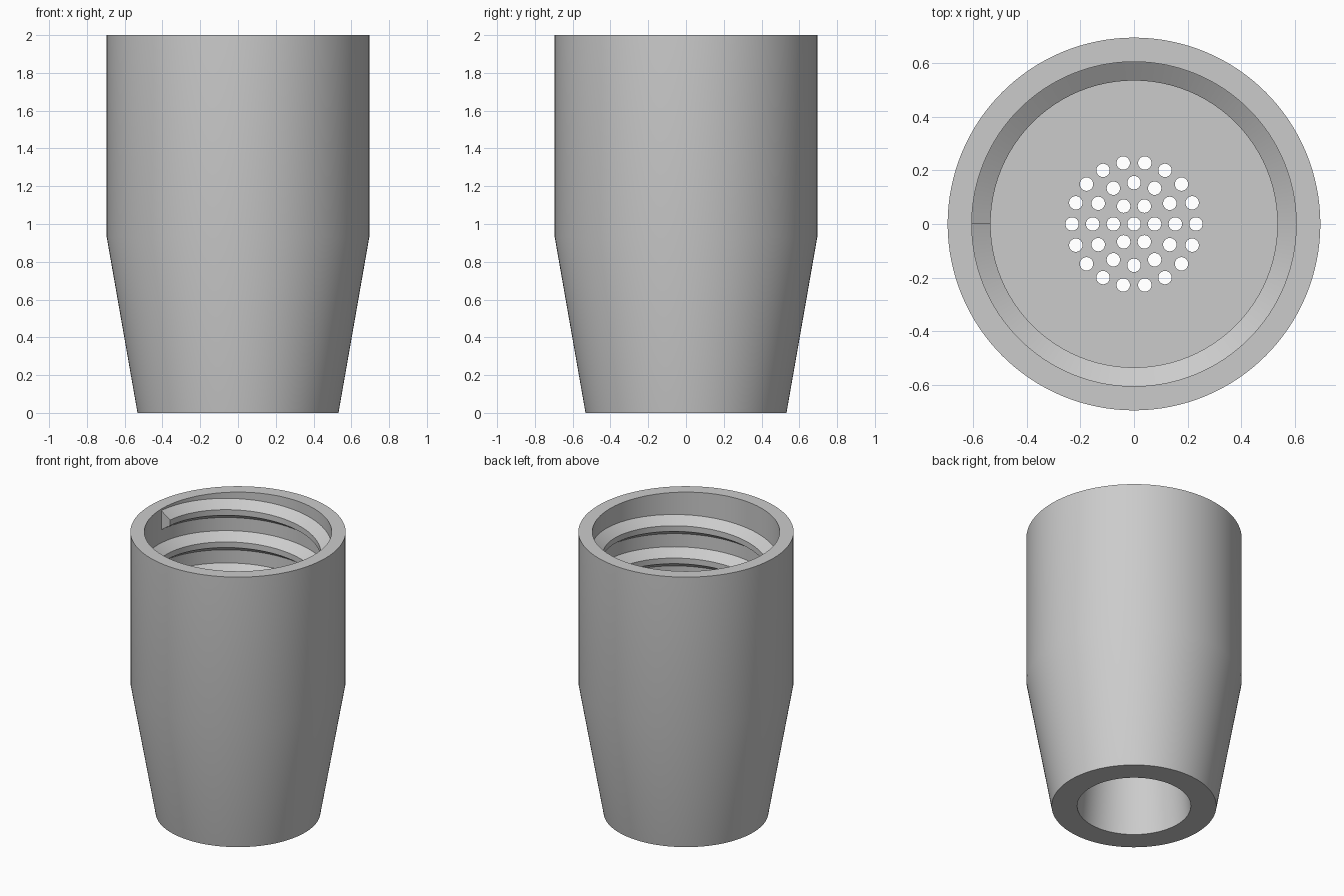
import bpy, bmesh, math
from mathutils import Matrix, Vector

if "Cube" in bpy.data.objects:
    bpy.data.objects.remove(bpy.data.objects["Cube"])

GREY = (0.6, 0.6, 0.6, 1.0)
grey = bpy.data.materials.new("light_grey")
grey.use_nodes = True
grey.diffuse_color = GREY
grey.node_tree.nodes["Principled BSDF"].inputs["Base Color"].default_value = GREY

FLOOR, PLATE_THICKNESS = 0.93, 0.08
BORE_RADIUS, PLATE_RADIUS = 0.605, 0.3


def finish(bm, name):
    """Turn a bmesh into a named, shaded object."""
    bmesh.ops.recalc_face_normals(bm, faces=bm.faces)
    mesh = bpy.data.meshes.new(name)
    bm.to_mesh(mesh)
    bm.free()
    mesh.materials.append(grey)
    obj = bpy.data.objects.new(name, mesh)
    bpy.context.collection.objects.link(obj)
    bpy.ops.object.select_all(action="DESELECT")
    obj.select_set(True)
    bpy.context.view_layer.objects.active = obj
    bpy.ops.object.shade_smooth_by_angle(angle=math.radians(25))
    return obj


# Sleeve: closed wall section turned around the z axis
section = [(0.367, 0), (0.532, 0), (0.695, FLOOR), (0.695, 2), (BORE_RADIUS, 2),
           (BORE_RADIUS, FLOOR), (PLATE_RADIUS, FLOOR),
           (PLATE_RADIUS, FLOOR - PLATE_THICKNESS)]
bm = bmesh.new()
verts = [bm.verts.new((r, 0, z)) for r, z in section]
edges = [bm.edges.new((a, b)) for a, b in zip(verts, verts[1:] + verts[:1])]
bmesh.ops.spin(bm, geom=verts + edges, cent=(0, 0, 0), axis=(0, 0, 1),
               angle=math.tau, steps=128, use_merge=True)
bmesh.ops.remove_doubles(bm, verts=bm.verts, dist=0.0001)
finish(bm, "sleeve")

# Internal thread: right-handed trapezoid ridge winding down the bore
TURNS, STEPS, PITCH, START = 4, 96, 0.23, 1.92
ridge = [(BORE_RADIUS + 0.01, 0.075), (0.535, 0.02),
         (0.535, -0.02), (BORE_RADIUS + 0.01, -0.075)]
bm = bmesh.new()
rings = []
for i in range(TURNS * STEPS + 1):
    turn = i / STEPS
    a = math.pi - math.tau * turn
    rings.append([bm.verts.new((r * math.cos(a), r * math.sin(a), START - PITCH * turn + z))
                  for r, z in ridge])
for low, high in zip(rings, rings[1:]):
    for k in range(4):
        n = (k + 1) % 4
        bm.faces.new((low[k], low[n], high[n], high[k]))
bm.faces.new(rings[0])
bm.faces.new(rings[-1])
finish(bm, "thread")

# Strainer plate: disc with a centre hole and three rings of round holes
bm = bmesh.new()
bmesh.ops.create_circle(bm, segments=128, radius=PLATE_RADIUS,
                        matrix=Matrix.Translation((0, 0, FLOOR)))
centres = [Vector((0, 0, FLOOR))]
for ring in (1, 2, 3):
    for i in range(6 * ring):
        a = math.tau * i / (6 * ring)
        centres.append(Vector((0.077 * ring * math.cos(a), 0.077 * ring * math.sin(a), FLOOR)))
for centre in centres:
    bmesh.ops.create_circle(bm, segments=24, radius=0.025, matrix=Matrix.Translation(centre))
bmesh.ops.triangle_fill(bm, edges=bm.edges[:], use_beauty=True, normal=(0, 0, 1))
result = bmesh.ops.extrude_face_region(bm, geom=bm.faces[:], use_keep_orig=True)
moved = [g for g in result["geom"] if isinstance(g, bmesh.types.BMVert)]
bmesh.ops.translate(bm, verts=moved, vec=(0, 0, -PLATE_THICKNESS))
finish(bm, "strainer_plate")
